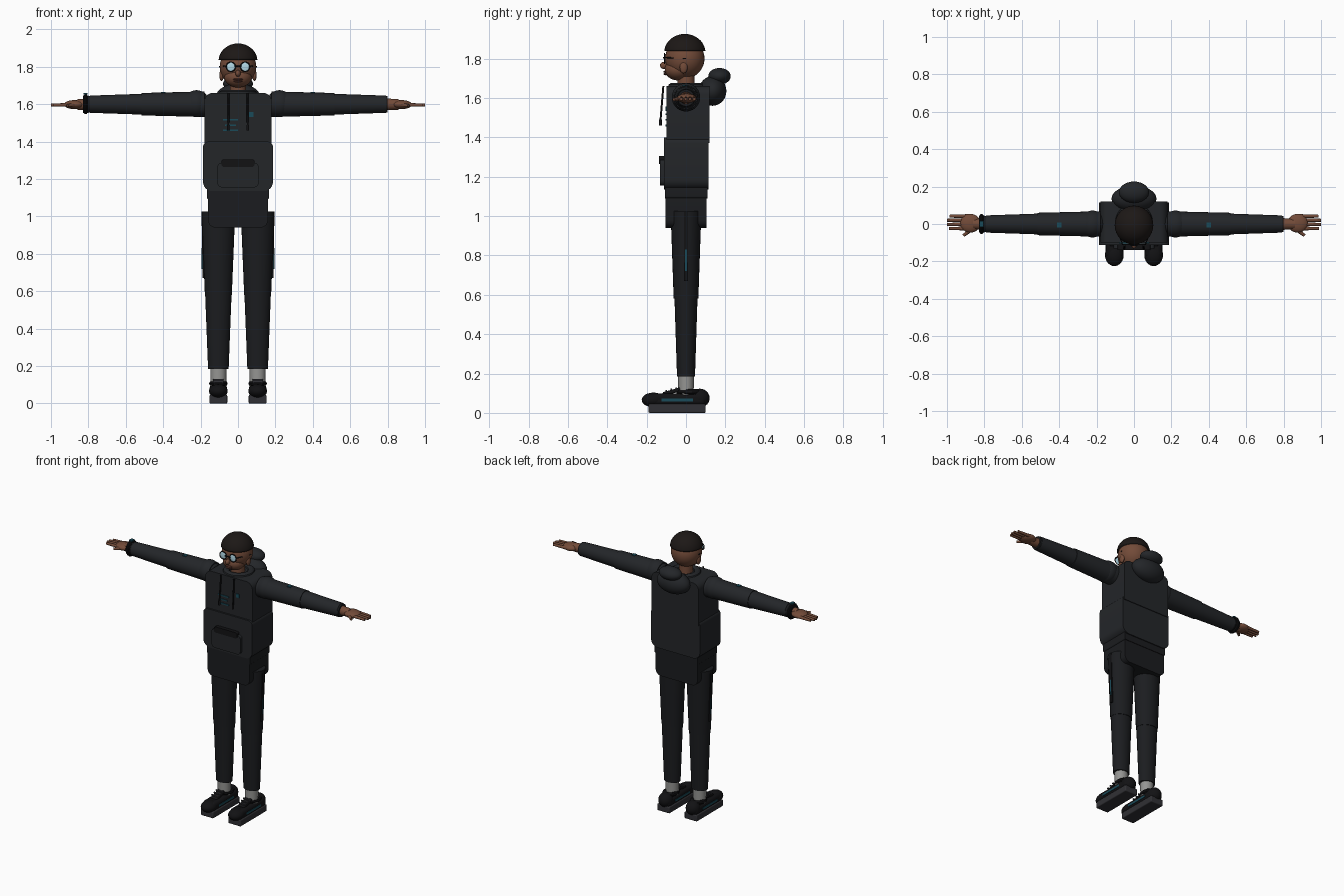
import bpy, bmesh
from math import pi, sin, cos, radians
from mathutils import Vector

if "Cube" in bpy.data.objects:
    bpy.data.objects.remove(bpy.data.objects["Cube"])


def material(name, *rgb):
    m = bpy.data.materials.new(name)
    m.diffuse_color = (*rgb, 1)
    m.use_nodes = True
    m.node_tree.nodes["Principled BSDF"].inputs["Base Color"].default_value = m.diffuse_color
    return m


CLOTH = material("charcoal cloth", .017, .019, .022)
TROUSER = material("trouser cloth", .011, .012, .014)
BLACK = material("black", .006, .006, .007)
SKIN = material("skin", .17, .07, .04)
LIP = material("lip", .10, .035, .025)
CAP = material("cap", .012, .009, .008)
TEAL = material("teal", .01, .07, .10)
LENS = material("lens", .45, .7, .8)
SOCK = material("sock", .3, .3, .29)
SOLE = material("sole", .03, .03, .035)


def finish(name, mat, smooth=True):
    ob = bpy.context.object
    ob.name = name
    ob.data.materials.append(mat)
    if smooth:
        bpy.ops.object.shade_smooth_by_angle(angle=radians(35))
    return ob


def ball(name, mat, loc, size, rot=(0, 0, 0)):
    bpy.ops.mesh.primitive_uv_sphere_add(segments=32, ring_count=18, location=loc, rotation=rot)
    bpy.context.object.scale = size
    return finish(name, mat)


def box(name, mat, loc, size, bevel=0.0, rot=(0, 0, 0)):
    bpy.ops.mesh.primitive_cube_add(size=1, location=loc, rotation=rot)
    ob = bpy.context.object
    ob.scale = size
    bpy.ops.object.transform_apply(location=False, rotation=False, scale=True)
    if bevel:
        b = ob.modifiers.new("bevel", "BEVEL")
        b.width, b.segments = bevel, 3
    return finish(name, mat, bool(bevel))


def tube(name, mat, a, b, r1, r2, squash=1.0):
    # tapered cylinder from a to b, squashed along its local y
    a, b = Vector(a), Vector(b)
    d = b - a
    rot = (0, 0, 0) if abs(d.x) + abs(d.y) < 1e-6 else d.to_track_quat('Z', 'Y').to_euler()
    bpy.ops.mesh.primitive_cone_add(vertices=28, radius1=r1, radius2=r2, depth=d.length,
                                    location=(a + b) / 2, rotation=rot)
    bpy.context.object.scale.y = squash
    return finish(name, mat)


def ring(name, mat, loc, R, r, rot=(0, 0, 0), scale=(1, 1, 1)):
    bpy.ops.mesh.primitive_torus_add(major_radius=R, minor_radius=r, major_segments=32,
                                     minor_segments=10, location=loc, rotation=rot)
    bpy.context.object.scale = scale
    return finish(name, mat)


def slab(name, mat, w, z0, z1, y0, y1, r_bottom, r_top):
    # rounded front outline extruded straight back
    pts = []
    for cx, cz, r, start in ((1, z0, r_bottom, -pi / 2), (1, z1, r_top, 0),
                             (-1, z1, r_top, pi / 2), (-1, z0, r_bottom, pi)):
        for i in range(7):
            t = start + i * pi / 12
            up = r if cz == z0 else -r
            pts.append((cx * (w - r) + r * cos(t), cz + up + r * sin(t)))
    bm = bmesh.new()
    face = bm.faces.new([bm.verts.new((x, y0, z)) for x, z in pts])
    new = bmesh.ops.extrude_face_region(bm, geom=[face])["geom"]
    bmesh.ops.translate(bm, vec=(0, y1 - y0, 0),
                        verts=[v for v in new if isinstance(v, bmesh.types.BMVert)])
    bmesh.ops.recalc_face_normals(bm, faces=bm.faces)
    me = bpy.data.meshes.new(name)
    bm.to_mesh(me)
    bm.free()
    ob = bpy.data.objects.new(name, me)
    bpy.context.collection.objects.link(ob)
    bpy.ops.object.select_all(action='DESELECT')
    bpy.context.view_layer.objects.active = ob
    ob.select_set(True)
    return finish(name, mat)


# Torso, hem and hips
slab("upper_torso", CLOTH, .18, 1.37, 1.66, -.10, .12, .005, .045)
slab("lower_torso", CLOTH, .187, 1.135, 1.40, -.112, .115, .05, .03)
slab("hem_band", TROUSER, .165, 1.09, 1.16, -.106, .108, .01, .01)
slab("hips", TROUSER, .16, .94, 1.12, -.104, .104, .04, .01)

# Front pocket and chest stripes
slab("front_pocket", CLOTH, .11, 1.155, 1.285, -.132, -.10, .025, .02)
slab("pocket_flap", BLACK, .088, 1.265, 1.305, -.138, -.10, .012, .012)
for i, w in enumerate((.08, .06, .08)):
    box("chest_stripe", TEAL, (-.04, -.102, 1.46 + i * .028), (w, .006, .008))
box("chest_patch", TEAL, (.07, -.102, 1.545), (.025, .006, .025))

# Hood and collar
ball("hood_lower", CLOTH, (0, .135, 1.635), (.12, .07, .075))
ball("hood_upper", CLOTH, (0, .17, 1.71), (.08, .057, .042))
ring("collar", CLOTH, (0, .01, 1.655), .075, .022, scale=(1.05, 1.05, 1))

# Head, neck and cap
tube("neck", SKIN, (0, 0, 1.60), (0, 0, 1.74), .045, .042)
ball("skull", SKIN, (0, -.006, 1.80), (.098, .1, .102))
ball("jaw", SKIN, (0, -.042, 1.745), (.073, .066, .056))
ball("nose", SKIN, (0, -.112, 1.765), (.014, .02, .018))
ball("upper_lip", LIP, (0, -.103, 1.733), (.026, .012, .006))
ball("lower_lip", LIP, (0, -.102, 1.722), (.023, .012, .007))
cap = ball("cap", CAP, (0, -.006, 1.83), (.104, .105, .095))
bm = bmesh.new()
bm.from_mesh(cap.data)
cut = bmesh.ops.bisect_plane(bm, geom=bm.verts[:] + bm.edges[:] + bm.faces[:],
                             plane_co=(0, 0, .08), plane_no=(0, 0, 1), clear_inner=True)
bmesh.ops.contextual_create(bm, geom=[e for e in cut["geom_cut"] if isinstance(e, bmesh.types.BMEdge)])
bm.to_mesh(cap.data)
bm.free()
tube("glasses_bridge", BLACK, (-.02, -.114, 1.803), (.02, -.114, 1.803), .004, .004)

for s, side in ((-1, "right_"), (1, "left_")):
    # Face details
    ball(side + "ear", SKIN, (s * .088, -.012, 1.755), (.012, .02, .03))
    ball(side + "eye_lens", LENS, (s * .038, -.108, 1.80), (.024, .005, .026))
    ring(side + "lens_rim", BLACK, (s * .038, -.11, 1.80), .025, .003, (pi / 2, 0, 0))
    tube(side + "glasses_arm", BLACK, (s * .062, -.108, 1.805), (s * .1, .0, 1.80), .003, .003)

    # Drawstring
    tube(side + "drawstring", BLACK, (s * .052, -.13, 1.48), (s * .05, -.115, 1.66), .005, .005)
    tube(side + "drawstring_tip", BLACK, (s * .052, -.13, 1.46), (s * .052, -.13, 1.49), .007, .007)

    # Sleeve
    ball(side + "shoulder", CLOTH, (s * .222, 0, 1.603), (.07, .072, .072))
    tube(side + "upper_sleeve", CLOTH, (s * .18, 0, 1.60), (s * .515, 0, 1.60), .068, .06)
    tube(side + "lower_sleeve", CLOTH, (s * .50, 0, 1.60), (s * .79, 0, 1.60), .056, .046)
    tube(side + "cuff", TROUSER, (s * .745, 0, 1.60), (s * .80, 0, 1.60), .047, .043)
    box(side + "sleeve_patch", TEAL, (s * .40, -.005, 1.663), (.025, .025, .006))

    # Hand
    tube(side + "wrist", SKIN, (s * .78, 0, 1.60), (s * .86, 0, 1.598), .032, .028)
    ball(side + "palm", SKIN, (s * .875, .004, 1.598), (.055, .05, .024))
    for i, tip in enumerate((.99, 1.0, 1.0, .985)):
        y = -.024 + i * .022
        tube(side + "finger", SKIN, (s * .89, y, 1.597), (s * tip, y, 1.595), .0105, .008)
    tube(side + "thumb", SKIN, (s * .865, -.025, 1.597), (s * .912, -.062, 1.592), .012, .008)

    # Trouser leg with side pocket strip
    x = s * .105
    tube(side + "thigh", TROUSER, (x, 0, .58), (x, 0, 1.025), .072, .09, .87)
    tube(side + "shin", TROUSER, (x, 0, .185), (x, 0, .62), .055, .072, .83)
    box(side + "leg_strip", BLACK, (s * .186, 0, .845), (.012, .02, .35), rot=(0, s * radians(1), 0))
    box(side + "leg_stripe", TEAL, (s * .19, 0, .775), (.008, .009, .11))

    # Sock and shoe
    tube(side + "sock", SOCK, (x, 0, .09), (x, 0, .20), .042, .043, .93)
    box(side + "sole", SOLE, (x, -.045, .0225), (.096, .29, .045), .006)
    box(side + "shoe_body", BLACK, (x, -.04, .068), (.092, .28, .06), .02)
    ball(side + "toe_cap", BLACK, (x, -.165, .066), (.05, .06, .037))
    ball(side + "heel", BLACK, (x, .07, .075), (.047, .05, .048))
    ring(side + "shoe_collar", BLACK, (x, .015, .107), .038, .014, scale=(.95, 1.25, 1))
    box(side + "tongue", BLACK, (x, -.07, .108), (.05, .1, .02), .007, (radians(16), 0, 0))
    for i in range(3):
        box(side + "lace", SOLE, (x, -.1 + i * .025, .112 + i * .007), (.056, .008, .008))
    for e in (-1, 1):
        box(side + "shoe_stripe", TEAL, (x + e * .046, -.045, .066), (.005, .16, .014))

# Wrist band
tube("watch_strap", BLACK, (-.80, 0, 1.60), (-.83, 0, 1.60), .046, .046)
ring("watch_rim", BLACK, (-.815, 0, 1.60), .044, .010, (0, pi / 2, 0))
box("watch_face", TEAL, (-.815, 0, 1.655), (.022, .03, .008))
